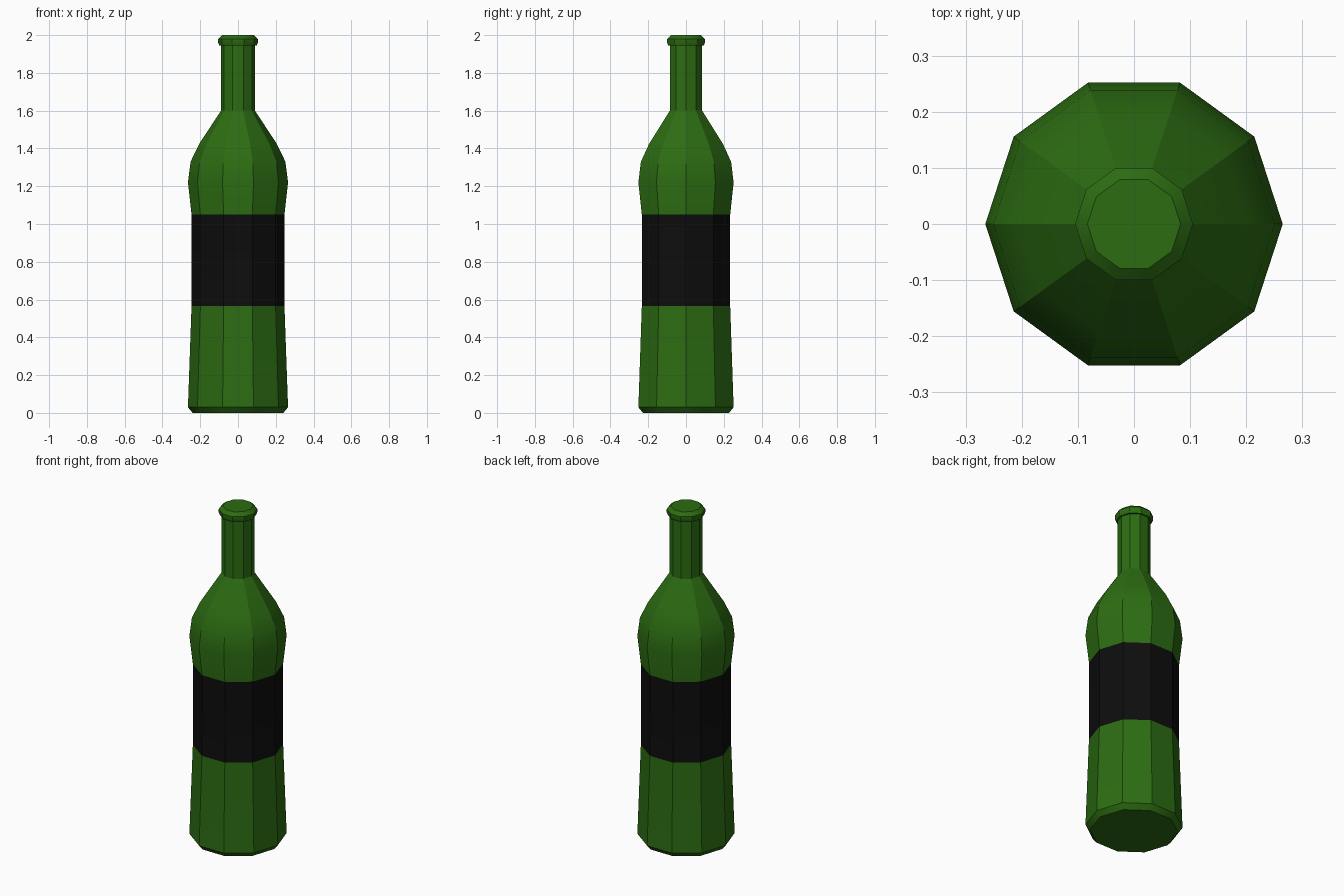
import bpy, bmesh
from math import cos, sin, pi, radians

if "Cube" in bpy.data.objects:
    bpy.data.objects.remove(bpy.data.objects["Cube"])

SIDES = 10


def material(name, color):
    m = bpy.data.materials.new(name)
    m.diffuse_color = color
    m.use_nodes = True
    m.node_tree.nodes["Principled BSDF"].inputs["Base Color"].default_value = m.diffuse_color
    return m


green = material("green_glass", (0.025, 0.15, 0.006, 1))
black = material("black_label", (0.004, 0.004, 0.004, 1))

# Bottle outline: (radius, height) from base to lip
profile = [(0.24, 0), (0.265, 0.03), (0.246, 0.565), (0.246, 1.05),
           (0.265, 1.22), (0.251, 1.33), (0.205, 1.425), (0.09, 1.6),
           (0.09, 1.945), (0.099, 1.945), (0.105, 1.96), (0.105, 1.98),
           (0.083, 2.0)]
LABEL_BAND = 2  # index of the profile segment covered by the label

bm = bmesh.new()
rings = [[bm.verts.new((r * cos(2 * pi * i / SIDES), r * sin(2 * pi * i / SIDES), z))
          for i in range(SIDES)] for r, z in profile]

# Side walls, with the label band coloured black
for k, (lo, hi) in enumerate(zip(rings, rings[1:])):
    for i in range(SIDES):
        j = (i + 1) % SIDES
        f = bm.faces.new((lo[i], lo[j], hi[j], hi[i]))
        f.material_index = 1 if k == LABEL_BAND else 0

# Base and mouth caps
bm.faces.new(rings[0][::-1])
bm.faces.new(rings[-1])

mesh = bpy.data.meshes.new("bottle")
bm.to_mesh(mesh)
bm.free()
mesh.materials.append(green)
mesh.materials.append(black)
bottle = bpy.data.objects.new("bottle", mesh)
bpy.context.collection.objects.link(bottle)

# Blend the profile vertically while the vertical facets stay crisp
bpy.context.view_layer.objects.active = bottle
bottle.select_set(True)
bpy.ops.object.shade_smooth_by_angle(angle=radians(29))
